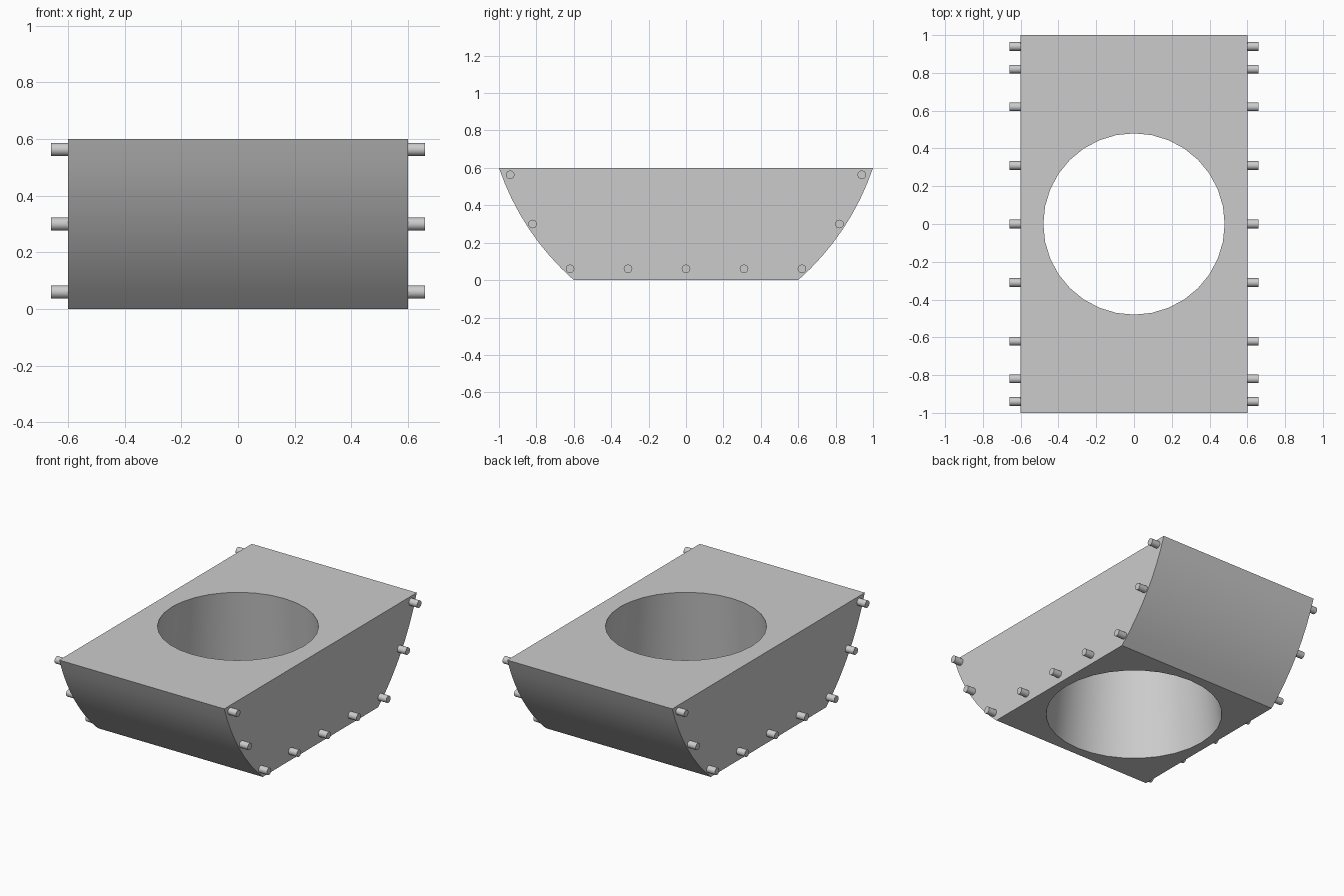
import bpy
import bmesh
import math
from mathutils import Vector

if "Cube" in bpy.data.objects:
    bpy.data.objects.remove(bpy.data.objects["Cube"])

# Single grey finish
grey = bpy.data.materials.new("plain_grey")
grey.use_nodes = True
colour = (0.6, 0.6, 0.6, 1)
grey.diffuse_color = colour
grey.node_tree.nodes["Principled BSDF"].inputs["Base Color"].default_value = colour

HALF_WIDTH, HEIGHT = 0.6, 0.6
ARC_STEPS = 8
HOLE_TOP, HOLE_BOTTOM = 0.48, 0.54


def flank_points():
    """Bulging circular arc from the bottom corner to the top corner."""
    start, end = Vector((0.6, 0)), Vector((1, HEIGHT))
    chord = end - start
    half_angle = math.radians(15)
    radius = chord.length / 2 / math.sin(half_angle)
    normal = Vector((chord.y, -chord.x)).normalized()
    centre = (start + end) / 2 - normal * radius * math.cos(half_angle)
    base = math.atan2(normal.y, normal.x)
    for i in range(ARC_STEPS + 1):
        a = base + half_angle * (2 * i / ARC_STEPS - 1)
        yield centre + radius * Vector((math.cos(a), math.sin(a)))


def smooth(obj):
    bpy.ops.object.select_all(action="DESELECT")
    obj.select_set(True)
    bpy.context.view_layer.objects.active = obj
    bpy.ops.object.shade_smooth_by_angle(angle=math.radians(30))


# Block: boat-shaped side profile extruded across the width
right_flank = list(flank_points())
profile = right_flank + [Vector((-p.x, p.y)) for p in reversed(right_flank)]
bm = bmesh.new()
face = bm.faces.new([bm.verts.new((-HALF_WIDTH, p.x, p.y)) for p in profile])
extruded = bmesh.ops.extrude_face_region(bm, geom=[face])["geom"]
bmesh.ops.translate(bm, vec=(2 * HALF_WIDTH, 0, 0),
                    verts=[g for g in extruded if isinstance(g, bmesh.types.BMVert)])
bmesh.ops.recalc_face_normals(bm, faces=bm.faces)
mesh = bpy.data.meshes.new("block")
bm.to_mesh(mesh)
bm.free()
mesh.materials.append(grey)
block = bpy.data.objects.new("block", mesh)
bpy.context.collection.objects.link(block)

# Round hole through the block, flaring towards the underside
flare = HOLE_BOTTOM - HOLE_TOP
bpy.ops.mesh.primitive_cone_add(vertices=32, radius1=HOLE_BOTTOM + flare,
                                radius2=HOLE_TOP - flare, depth=3 * HEIGHT,
                                location=(0, 0, HEIGHT / 2))
cutter = bpy.context.object
cutter.name = "hole_cutter"
cutter.data.materials.append(grey)
hole = block.modifiers.new("hole", "BOOLEAN")
hole.operation = "DIFFERENCE"
hole.solver = "EXACT"
hole.object = cutter
bpy.context.view_layer.objects.active = block
bpy.ops.object.modifier_apply(modifier=hole.name)
bpy.data.objects.remove(cutter)
smooth(block)

# Short pins following the lower edge and flanks on both sides
half_row = [(0.31, 0.06), (0.62, 0.06), (0.82, 0.3), (0.94, 0.563)]
pins = [(0, 0.06)] + [(s * y, z) for s in (-1, 1) for y, z in half_row]
for side, label in ((1, "left"), (-1, "right")):
    for y, z in pins:
        bpy.ops.mesh.primitive_cylinder_add(vertices=16, radius=0.023, depth=0.08,
                                            location=(side * 0.62, y, z),
                                            rotation=(0, math.pi / 2, 0))
        pin = bpy.context.object
        pin.name = f"{label}_pin"
        pin.data.materials.append(grey)
        smooth(pin)
